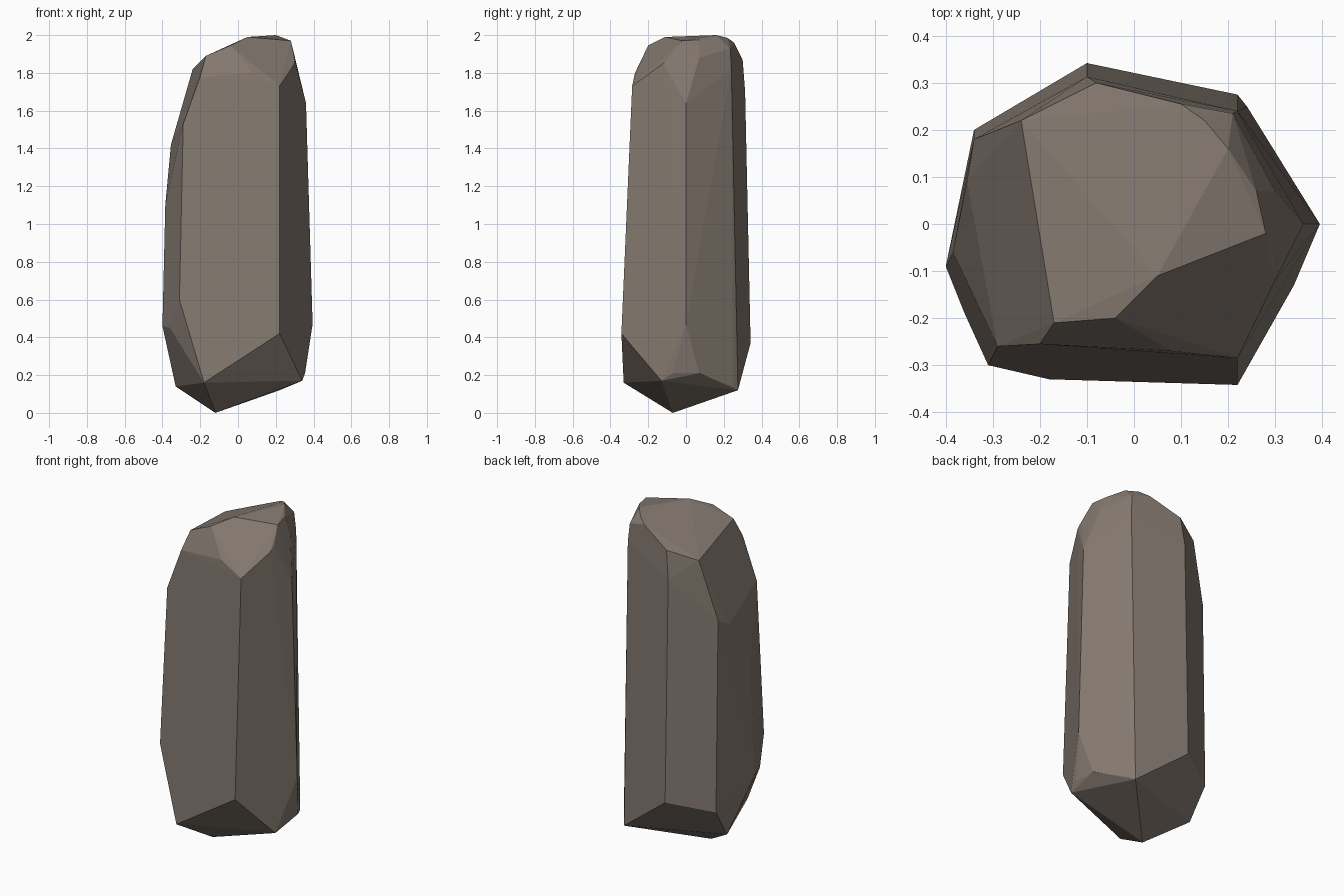
import bpy, bmesh, math

# Corner points of the chiselled stone, grouped by height
foot = [(-.12, -.07, 0), (-.18, -.33, .16), (.34, -.13, .17), (.355, -.07, .21),
        (.35, .07, .21), (.24, .25, .14), (.22, .275, .12), (-.33, .08, .14)]
lower = [(.22, -.342, .42), (.395, 0, .47), (-.1, .342, .37), (-.34, .2, .32),
         (-.4, -.09, .46), (-.36, -.19, .45), (-.31, -.3, .6)]
upper = [(-.385, -.06, 1.1), (-.355, .09, 1.42), (-.34, .18, 1.47), (-.29, -.26, 1.53),
         (.36, 0, 1.64), (-.1, .313, 1.7), (.22, -.285, 1.73)]
shoulder = [(-.2, -.255, 1.78), (.08, -.27, 1.8), (.22, .24, 1.82), (.3, -.12, 1.85),
            (.3, -.085, 1.88), (.3, .07, 1.88)]
crown = [(-.24, .22, 1.82), (-.08, .3, 1.87), (-.17, -.21, 1.89), (-.04, -.2, 1.945),
         (.05, -.11, 1.99), (.28, -.02, 1.97), (.26, .07, 1.975), (.2, .16, 2),
         (.15, .22, 1.985), (.1, .255, 1.96), (.21, .235, 1.93)]

# Wrap the points in a flat-faced hull and merge nearly coplanar facets
bm = bmesh.new()
for p in foot + lower + upper + shoulder + crown:
    bm.verts.new(p)
hull = bmesh.ops.convex_hull(bm, input=bm.verts)
loose = [v for v in bm.verts if not v.link_faces]
bmesh.ops.delete(bm, geom=loose, context='VERTS')
bmesh.ops.dissolve_limit(bm, angle_limit=math.radians(2), verts=bm.verts, edges=bm.edges)
bmesh.ops.recalc_face_normals(bm, faces=bm.faces)

mesh = bpy.data.meshes.new("stone_pillar")
bm.to_mesh(mesh)
bm.free()
stone = bpy.data.objects.new("stone_pillar", mesh)
bpy.context.collection.objects.link(stone)

# Brown-grey stone colour
mat = bpy.data.materials.new("stone")
mat.diffuse_color = (.23, .19, .16, 1)
mesh.materials.append(mat)
